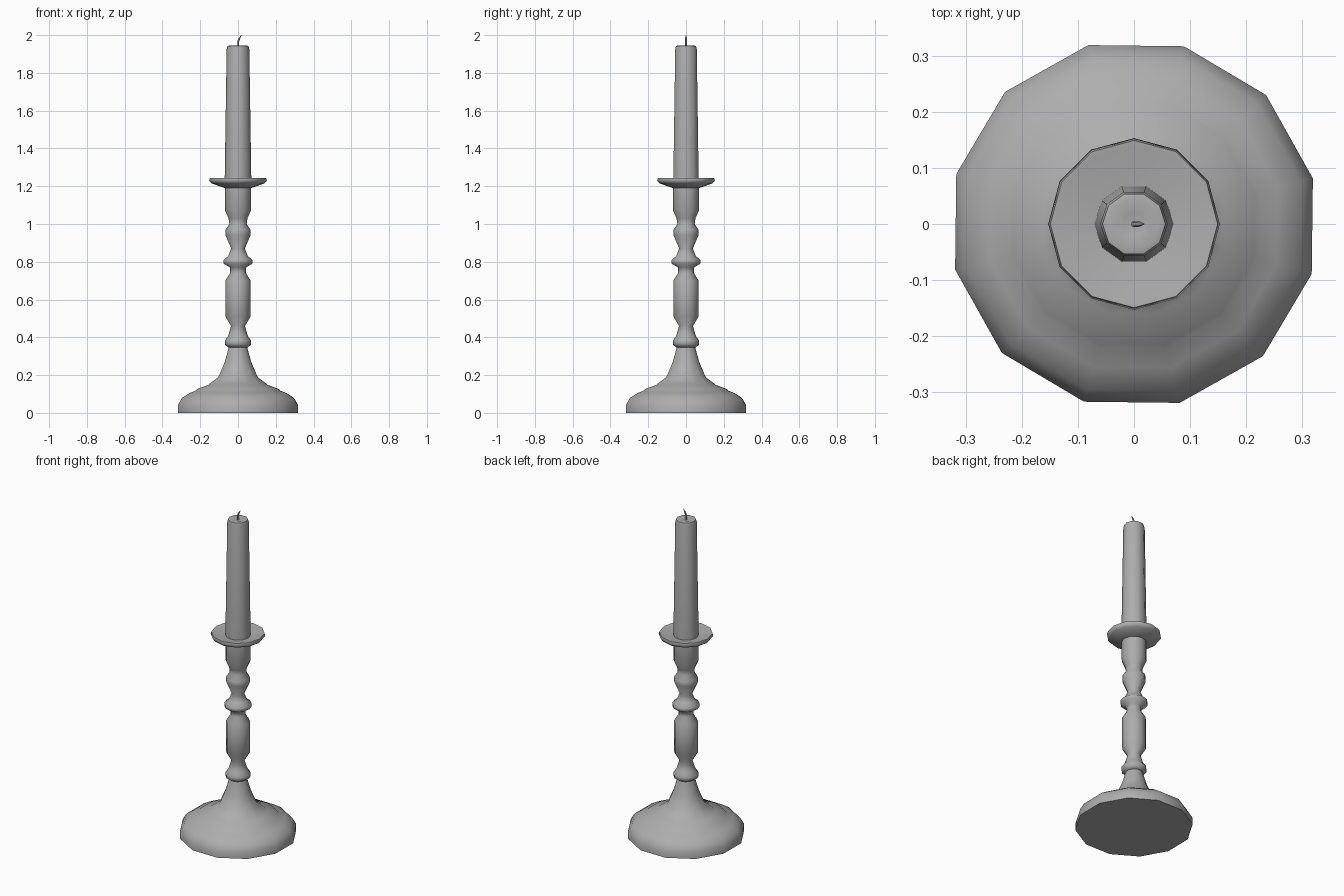
import bpy, bmesh
from math import sin, cos, pi, radians

if "Cube" in bpy.data.objects:
    bpy.data.objects.remove(bpy.data.objects["Cube"])

grey = bpy.data.materials.new("dark_grey")
grey.diffuse_color = (0.42, 0.42, 0.42, 1)
grey.use_nodes = True
grey.node_tree.nodes["Principled BSDF"].inputs["Base Color"].default_value = grey.diffuse_color


def lathe(name, profile, sides, turn=0.0, angle=40):
    """Revolve (radius, height) points about z; both ends are capped."""
    bm = bmesh.new()
    rings = []
    for r, z in profile:
        rings.append([bm.verts.new((r * cos(turn + 2 * pi * i / sides),
                                    r * sin(turn + 2 * pi * i / sides), z))
                      for i in range(sides)])
    return skin(name, bm, rings, angle)


def skin(name, bm, rings, angle):
    """Bridge equal rings, cap the ends and make a smooth-shaded object."""
    n = len(rings[0])
    for a, b in zip(rings, rings[1:]):
        for i in range(n):
            j = (i + 1) % n
            bm.faces.new((a[i], a[j], b[j], b[i]))
    bm.faces.new(rings[0][::-1])
    bm.faces.new(rings[-1])
    bmesh.ops.recalc_face_normals(bm, faces=bm.faces)
    mesh = bpy.data.meshes.new(name)
    bm.to_mesh(mesh)
    bm.free()
    mesh.materials.append(grey)
    ob = bpy.data.objects.new(name, mesh)
    bpy.context.collection.objects.link(ob)
    bpy.ops.object.select_all(action='DESELECT')
    ob.select_set(True)
    bpy.context.view_layer.objects.active = ob
    bpy.ops.object.shade_smooth_by_angle(angle=radians(angle))
    return ob


# Stepped foot flowing up into a slender neck
lathe("foot", [(0.329, 0), (0.329, 0.04), (0.307, 0.078), (0.265, 0.105),
               (0.23, 0.118), (0.222, 0.127), (0.165, 0.147), (0.107, 0.19),
               (0.072, 0.27), (0.048, 0.355)], 12, radians(14.3), 60)

# Turned stem: collar, long barrel, knop, vase and candle socket
lathe("stem", [(0.048, 0.345), (0.07, 0.36), (0.07, 0.382), (0.053, 0.405),
               (0.037, 0.46), (0.067, 0.51), (0.067, 0.70), (0.042, 0.74),
               (0.042, 0.77), (0.076, 0.79), (0.076, 0.81), (0.052, 0.83),
               (0.036, 0.87), (0.066, 0.94), (0.066, 0.97), (0.046, 1.0),
               (0.05, 1.03), (0.07, 1.075), (0.07, 1.20)], 12, 0, 60)

# Drip pan with a shallow dish
lathe("drip_pan", [(0.07, 1.19), (0.14, 1.215), (0.153, 1.23),
                   (0.149, 1.244), (0.14, 1.243), (0.07, 1.228)], 12, 0, 80)

# Tapered candle with a softly rounded top
lathe("candle", [(0.071, 1.20), (0.06, 1.925), (0.056, 1.942),
                 (0.045, 1.945), (0.02, 1.938)], 10, 0, 60)

# Bent wick, narrowing to the tip
bm = bmesh.new()
path = [(0, 1.93, 0.006), (0.0, 1.965, 0.006),
        (0.008, 1.985, 0.005), (0.018, 2.0, 0.001)]
rings = [[bm.verts.new((x + r * cos(2 * pi * i / 5), r * sin(2 * pi * i / 5), z))
          for i in range(5)] for x, z, r in path]
skin("wick", bm, rings, 50)
